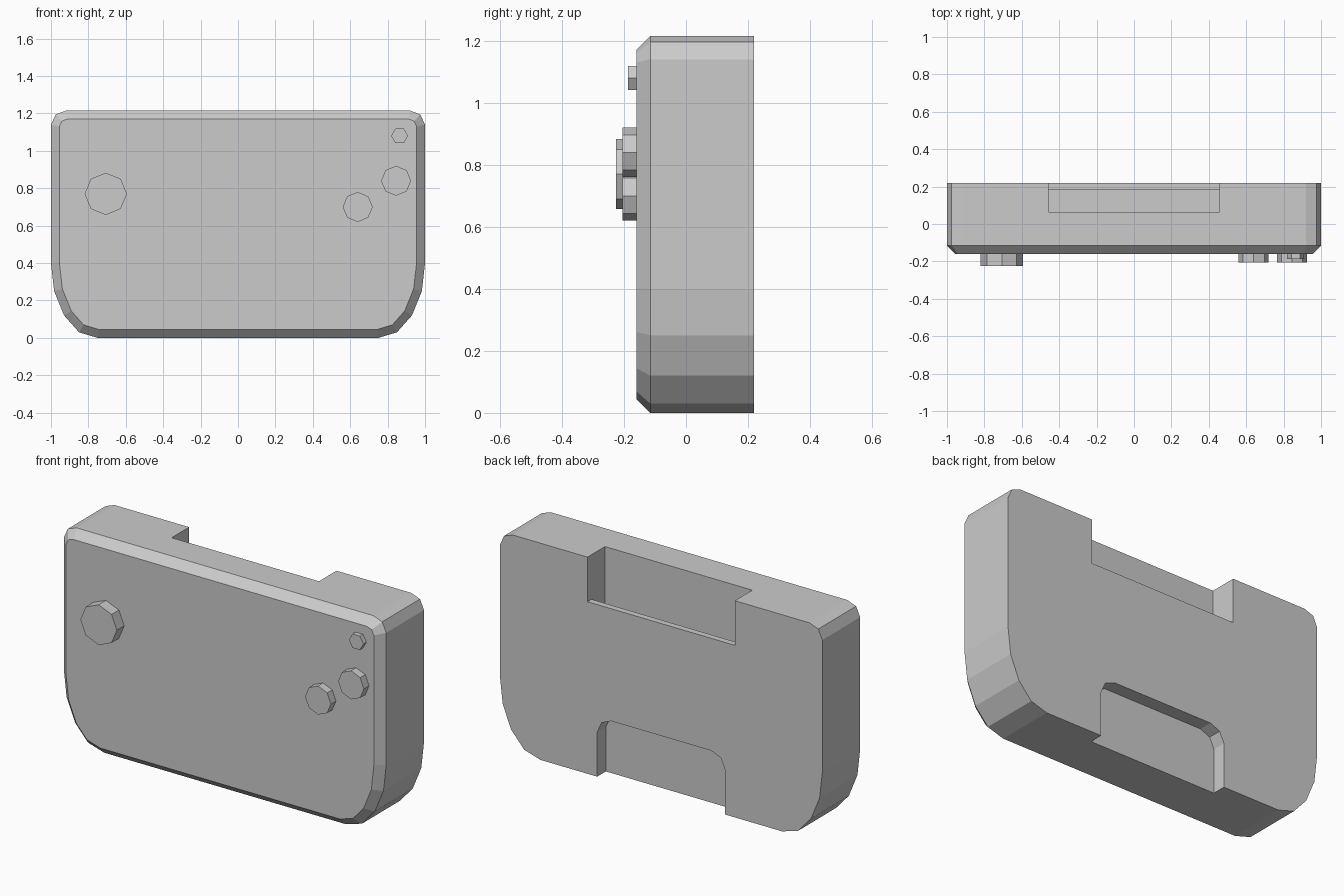
import bpy, bmesh, math

if "Cube" in bpy.data.objects:
    bpy.data.objects.remove(bpy.data.objects["Cube"], do_unlink=True)

grey = bpy.data.materials.new("plain_grey")
grey.use_nodes = True
grey.diffuse_color = (0.6, 0.6, 0.6, 1)
grey.node_tree.nodes["Principled BSDF"].inputs["Base Color"].default_value = (0.6, 0.6, 0.6, 1)


def mirrored(half):
    """Close a right-hand (x, z) outline by mirroring it across x = 0."""
    return half + [(-x, z) for x, z in reversed(half)]


def prism(name, outline, front, back, chamfer=0):
    """Extrude an (x, z) outline along y, with an optional front chamfer."""
    bm = bmesh.new()
    face = bm.faces.new([bm.verts.new((x, front + chamfer, z)) for x, z in outline])
    rear = bmesh.ops.extrude_face_region(bm, geom=[face], use_keep_orig=True)
    rear_verts = [g for g in rear["geom"] if isinstance(g, bmesh.types.BMVert)]
    for v in rear_verts:
        v.co.y = back
    bmesh.ops.recalc_face_normals(bm, faces=bm.faces)
    if chamfer:
        cap = min(bm.faces, key=lambda f: f.calc_center_median().y)
        bmesh.ops.inset_region(bm, faces=[cap], thickness=chamfer, use_even_offset=True)
        for v in cap.verts:
            v.co.y = front
        bmesh.ops.recalc_face_normals(bm, faces=bm.faces)
    mesh = bpy.data.meshes.new(name)
    bm.to_mesh(mesh)
    bm.free()
    mesh.materials.append(grey)
    obj = bpy.data.objects.new(name, mesh)
    bpy.context.collection.objects.link(obj)
    return obj


def rectangle(half_width, low, high):
    return mirrored([(half_width, low), (half_width, high)])


def cut(target, cutter):
    cutter.hide_render = True
    mod = target.modifiers.new("cut", "BOOLEAN")
    mod.operation = "DIFFERENCE"
    mod.solver = "EXACT"
    mod.object = cutter
    bpy.context.view_layer.objects.active = target
    bpy.ops.object.modifier_apply(modifier=mod.name)
    bpy.data.objects.remove(cutter, do_unlink=True)


# Case with rounded lower corners and a chamfered front rim
case = prism("case", mirrored([
    (0.75, 0), (0.85, 0.03), (0.93, 0.12), (0.983, 0.25), (1, 0.4),
    (1, 1.14), (0.975, 1.195), (0.92, 1.215)]), -0.16, 0.22, 0.045)

# Slot in the top, its lowered rear lip, and the shallow recess low on the back
cut(case, prism("slot_cutter", rectangle(0.457, 0.45, 1.4), 0.065, 0.185))
cut(case, prism("lip_cutter", rectangle(0.457, 0.965, 1.4), 0.15, 0.4))
cut(case, prism("recess_cutter", mirrored([
    (0.397, -0.2), (0.397, 0.25), (0.37, 0.31), (0.31, 0.335)]), 0.143, 0.4))

# Buttons: name, x, z, radius, sides, front
for name, x, z, radius, sides, front in [
        ("direction_button", -0.707, 0.77, 0.113, 8, -0.225),
        ("inner_button", 0.64, 0.70, 0.08, 8, -0.205),
        ("outer_button", 0.845, 0.84, 0.08, 8, -0.205),
        ("small_button", 0.864, 1.08, 0.045, 6, -0.187)]:
    angles = [math.tau * i / sides for i in range(sides)]
    prism(name, [(x + radius * math.cos(a), z + radius * math.sin(a)) for a in angles],
          front, -0.15)
